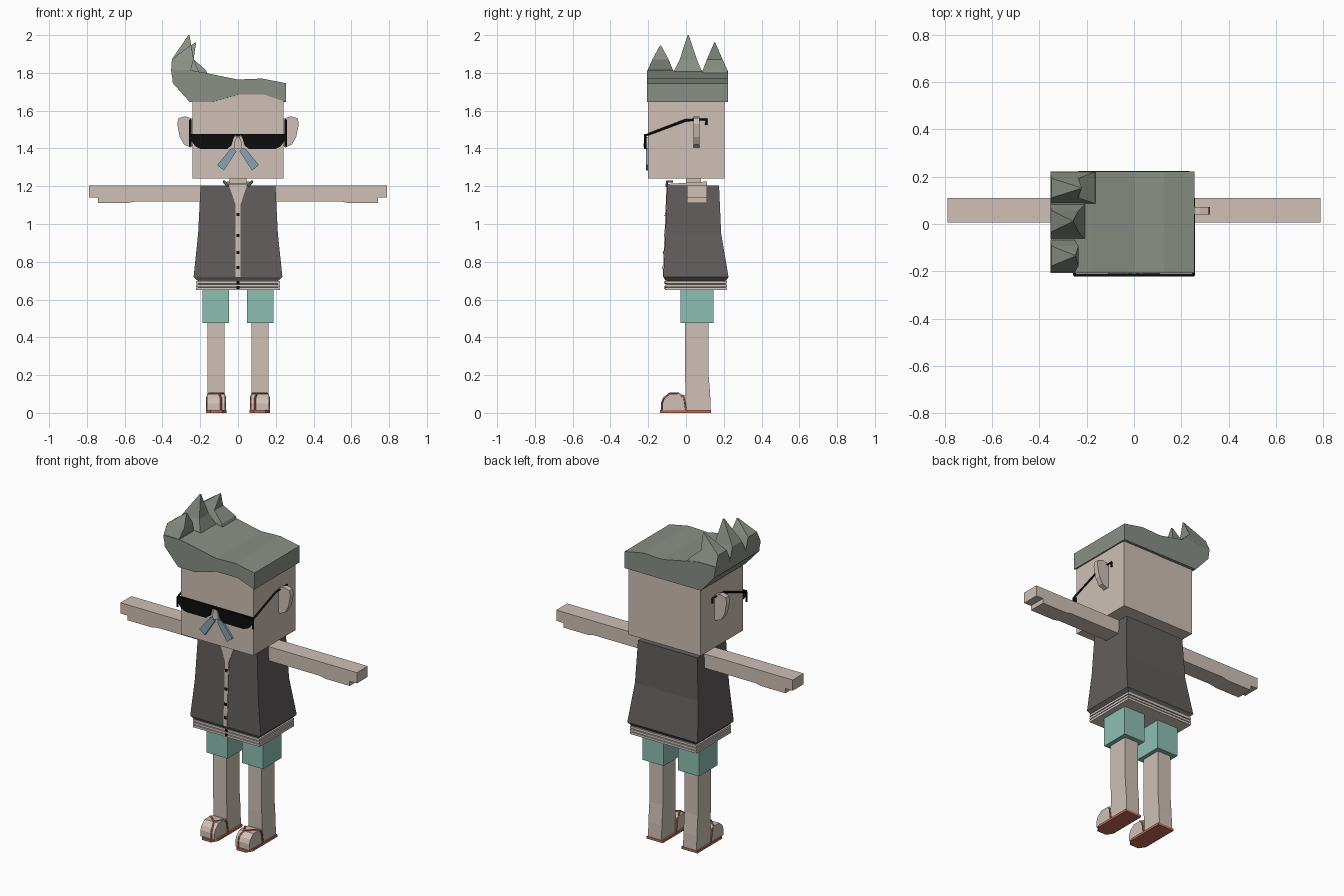
import bpy, bmesh

if "Cube" in bpy.data.objects:
    bpy.data.objects.remove(bpy.data.objects["Cube"])


def material(name, r, g, b):
    m = bpy.data.materials.new(name)
    m.use_nodes = True
    m.diffuse_color = (r, g, b, 1)
    m.node_tree.nodes["Principled BSDF"].inputs["Base Color"].default_value = (r, g, b, 1)
    return m


SKIN = material("skin", .62, .53, .47)
CLOTH = material("charcoal cloth", .12, .11, .107)
HAIR = material("grey hair", .25, .275, .235)
TEAL = material("teal shorts", .27, .52, .44)
RED = material("red rubber", .55, .15, .10)
BLACK = material("black", .004, .004, .004)
BLUE = material("blue grey", .25, .36, .44)
PALE = material("pale knit", .66, .58, .55)


def loft(name, rings, mat, mirror=False):
    """Join matching closed rings of 3D points and cap both ends."""
    bm = bmesh.new()
    loops = [[bm.verts.new(p) for p in ring] for ring in rings]
    n = len(loops[0])
    for a, b in zip(loops, loops[1:]):
        for i in range(n):
            j = (i + 1) % n
            bm.faces.new((a[i], a[j], b[j], b[i]))
    bm.faces.new(loops[0])
    bm.faces.new(loops[-1])
    bmesh.ops.recalc_face_normals(bm, faces=bm.faces)
    mesh = bpy.data.meshes.new(name)
    bm.to_mesh(mesh)
    bm.free()
    mesh.materials.append(mat)
    ob = bpy.data.objects.new(name, mesh)
    bpy.context.collection.objects.link(ob)
    if mirror:
        ob.modifiers.new("mirror", "MIRROR")
    return ob


def rect(x0, x1, y0, y1, z):
    return [(x0, y0, z), (x1, y0, z), (x1, y1, z), (x0, y1, z)]


def box(name, x0, x1, y0, y1, z0, z1, mat, mirror=False):
    return loft(name, [rect(x0, x1, y0, y1, z0), rect(x0, x1, y0, y1, z1)], mat, mirror)


def prism_y(name, pts, y0, y1, mat, mirror=False):
    return loft(name, [[(x, y, z) for x, z in pts] for y in (y0, y1)], mat, mirror)


def prism_x(name, pts, x0, x1, mat, mirror=False):
    return loft(name, [[(x, y, z) for y, z in pts] for x in (x0, x1)], mat, mirror)


def rod(name, paths, radius, mat):
    """Thin square rods along paths, mirrored to both sides."""
    cu = bpy.data.curves.new(name, "CURVE")
    cu.dimensions = "3D"
    cu.bevel_depth = radius
    cu.bevel_resolution = 0
    cu.use_fill_caps = True
    for path in paths:
        s = cu.splines.new("POLY")
        s.points.add(len(path) - 1)
        for p, co in zip(s.points, path):
            p.co = (*co, 1)
    cu.materials.append(mat)
    ob = bpy.data.objects.new(name, cu)
    bpy.context.collection.objects.link(ob)
    ob.modifiers.new("mirror", "MIRROR")
    return ob


# Head, ears, nose and neck
box("head", -.242, .242, -.2, .205, 1.24, 1.7, SKIN)
prism_y("ears", [(.235, 1.555), (.28, 1.57), (.315, 1.56), (.322, 1.53), (.308, 1.46),
                 (.285, 1.42), (.25, 1.405), (.235, 1.42)], .04, .072, SKIN, True)
prism_y("nose", [(-.018, 1.4), (.018, 1.4), (.02, 1.43), (.008, 1.46), (-.008, 1.46),
                 (-.02, 1.43)], -.218, -.19, SKIN)
box("neck", -.045, .045, 0, .08, 1.19, 1.25, SKIN)
prism_x("neckline", [(-.1, 1.195), (.11, 1.195), (.11, 1.225), (-.1, 1.212)], -.06, .06, SKIN)

# Swept hair: wavy front fringe, straight back edge
fringe = [(-.255, 1.645), (-.14, 1.645), (0, 1.685), (.14, 1.685), (.255, 1.645)]
crown = [(.255, 1.745), (.127, 1.77), (0, 1.765), (-.1, 1.785), (-.17, 1.8),
         (-.24, 1.812), (-.352, 1.812), (-.345, 1.745)]
loft("hair", [[(x, -.207, z) for x, z in fringe + crown],
              [(x, .223, z) for x, z in [(x, 1.645) for x, z in fringe] + crown]], HAIR)
for name, y0, y1, inner, tip in (
        ("front_hair_spike", -.207, -.065, -.24, (-.25, -.135, 1.945)),
        ("middle_hair_spike", -.065, .085, -.2, (-.26, .012, 2.0)),
        ("back_hair_spike", .085, .223, -.16, (-.225, .152, 1.96))):
    mid, half = tip[1], (y1 - y0) * .3
    loft(name, [rect(-.352, inner, y0, y1, 1.79), rect(-.354, inner - .01, y0 + .004, y1 - .004, 1.815),
                rect(-.35, -.235, mid - half, mid + half, 1.872),
                rect(tip[0] - .003, tip[0] + .003, mid - .003, mid + .003, tip[2])], HAIR)

# Sunglasses
prism_y("lenses", [(.012, 1.476), (.252, 1.476), (.25, 1.445), (.225, 1.41), (.195, 1.396),
                   (.06, 1.396), (.035, 1.415), (.025, 1.45)], -.222, -.21, BLACK, True)
box("glasses_bridge", -.014, .014, -.222, -.21, 1.462, 1.476, BLACK)
rod("glasses_arms", [[(.252, -.217, 1.41), (.252, -.217, 1.468), (.252, 0, 1.55),
                      (.252, .108, 1.553), (.252, .108, 1.525)]], .007, BLACK)

# Moustache
prism_y("moustache", [(.008, 1.385), (.022, 1.4), (.04, 1.398), (.11, 1.312), (.075, 1.283)],
        -.212, -.195, BLUE, True)

# Flared vest
loft("vest", [rect(-.215, .215, -.11, .212, .7), rect(-.235, .235, -.12, .225, .72),
              rect(-.211, .211, -.109, .186, .95), rect(-.198, .198, -.1, .175, 1.205)], CLOTH)


def vest_y(z):
    return -.1 - (1.205 - z) * .0412


def on_vest(name, pts, lift, mat):
    """Plate lying on the sloping vest front."""
    return loft(name, [[(x, vest_y(z) - d, z) for x, z in pts] for d in (lift, -.002)], mat)


on_vest("open_front", [(-.05, 1.21), (-.012, 1.1), (-.012, .72), (.012, .72), (.012, 1.1),
                       (.05, 1.21)], .003, SKIN)
rod("collar_edge", [[(.052, -.103, 1.2), (.075, -.1, 1.225), (.075, -.07, 1.225)]], .007, CLOTH)
for z in (1.05, .94, .85, .77):
    on_vest("button", [(-.008, z - .008), (.008, z - .008), (.008, z + .008), (-.008, z + .008)],
            .006, BLACK)

# Hip core and knitted hem bands
box("hip_core", -.213, .213, -.103, .208, .652, .71, CLOTH)
for z in (.65, .667, .685):
    box("hem_band", -.223, .223, -.112, .218, z, z + .013, PALE)
for z in (.664, .69):
    box("button", -.008, .008, -.115, -.1, z - .007, z + .007, BLACK)

# Arms with stepped fists
prism_y("arms", [(.19, 1.205), (.79, 1.205), (.79, 1.14), (.742, 1.14), (.742, 1.112),
                 (.58, 1.112), (.54, 1.12), (.19, 1.12)], .006, .11, SKIN, True)

# Shorts and legs
box("shorts", .048, .188, -.03, .145, .475, .66, TEAL, True)
prism_x("legs", [(0, .012), (.13, .012), (.128, .1), (.118, .22), (.118, .5), (-.005, .5),
                 (-.005, .2)], .072, .162, SKIN, True)

# Feet and sandals
prism_x("feet", [(.002, .012), (.002, .09), (-.03, .1), (-.085, .1), (-.115, .075),
                 (-.125, .05), (-.125, .012)], .07, .163, SKIN, True)
outline = [(.062, -.1), (.085, -.137), (.145, -.137), (.17, -.1), (.17, .133), (.062, .133)]
loft("sandal_soles", [[(x, y, z) for x, y in outline] for z in (0, .014)], RED, True)
toe = [(.09, -.128, .012), (.09, -.128, .052), (.09, -.117, .078), (.1, -.085, .103)]
rod("sandal_straps", [toe + [(.075, -.04, .103), (.067, -.01, .08), (.067, 0, .012)],
                      toe[-1:] + [(.155, -.04, .103), (.166, -.01, .08), (.166, 0, .012)]], .005, RED)
